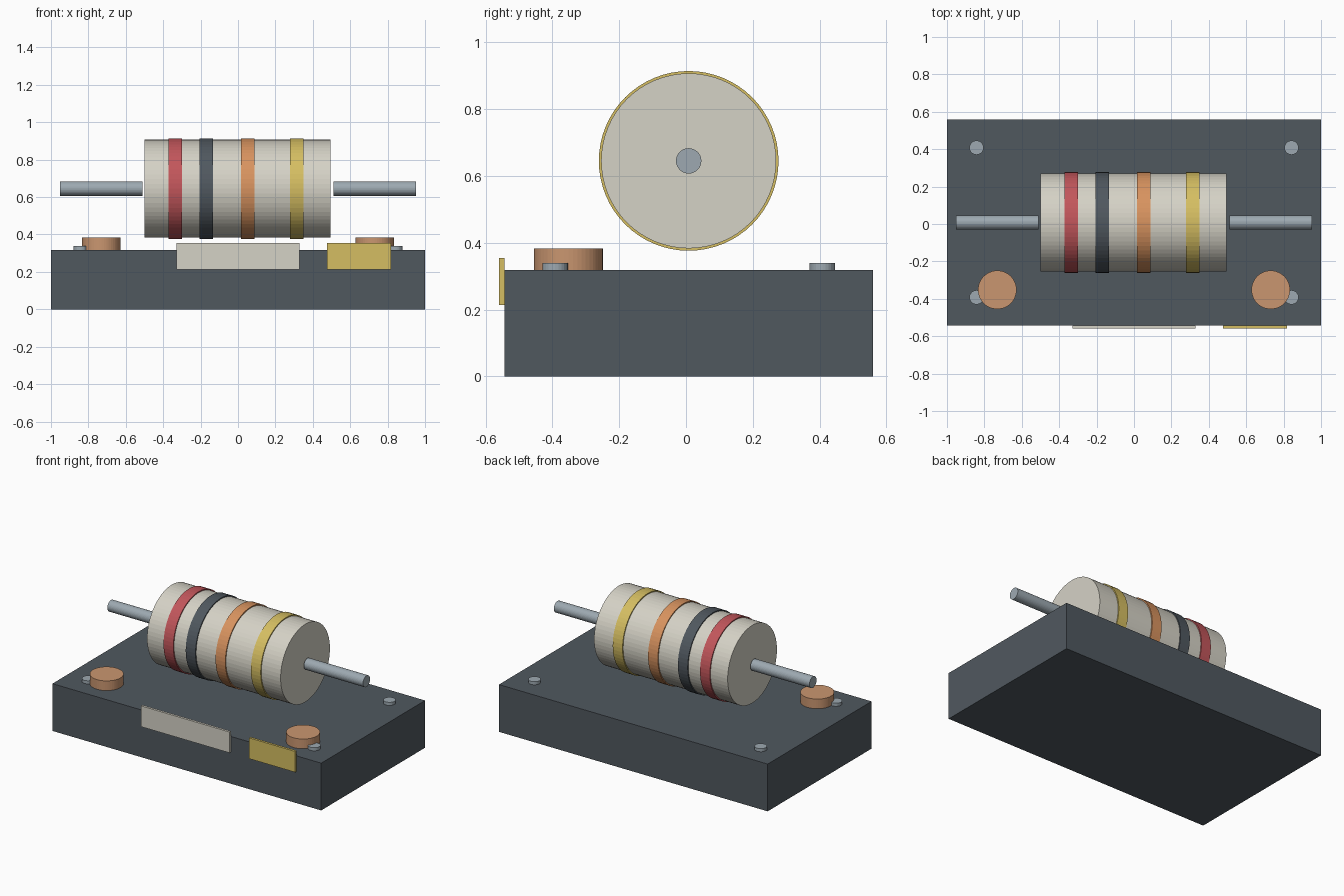
import bpy, bmesh, math
from mathutils import Matrix, Vector

if "Cube" in bpy.data.objects:
    bpy.data.objects.remove(bpy.data.objects["Cube"])

CY = 0.008          # depth centre of base and resistor
AXIS_Z = 0.645      # height of the resistor axis


def material(name, hex_code):
    rgb = [int(hex_code[i:i + 2], 16) / 255 for i in (0, 2, 4)]
    lin = [c / 12.92 if c <= 0.04045 else ((c + 0.055) / 1.055) ** 2.4 for c in rgb]
    m = bpy.data.materials.new(name)
    m.diffuse_color = (*lin, 1)
    m.use_nodes = True
    m.node_tree.nodes["Principled BSDF"].inputs["Base Color"].default_value = m.diffuse_color
    return m


dark = material("slate", "50585F")
cream = material("cream", "D5D2C6")
red = material("red", "C2565B")
orange = material("orange", "D8935F")
gold = material("gold", "D5BE62")
copper = material("copper", "CA9670")
steel = material("steel", "9DA9B1")


def finish(name, bm, mat):
    mesh = bpy.data.meshes.new(name)
    bm.to_mesh(mesh)
    bm.free()
    mesh.materials.append(mat)
    obj = bpy.data.objects.new(name, mesh)
    bpy.context.collection.objects.link(obj)
    return obj


def box(name, lo, hi, mat):
    lo, hi = Vector(lo), Vector(hi)
    bm = bmesh.new()
    bmesh.ops.create_cube(bm, size=1, matrix=Matrix.Translation((lo + hi) / 2)
                          @ Matrix.Diagonal((*(hi - lo), 1)))
    return finish(name, bm, mat)


def cylinder(name, centre, radius, length, mat, axis="Z", sides=64):
    bm = bmesh.new()
    rot = Matrix.Rotation(math.pi / 2, 4, "Y") if axis == "X" else Matrix.Identity(4)
    bmesh.ops.create_cone(bm, cap_ends=True, segments=sides, radius1=radius,
                          radius2=radius, depth=length,
                          matrix=Matrix.Translation(centre) @ rot)
    return finish(name, bm, mat)


# Base block and front plates
box("base", (-1, CY - 0.552, 0), (1, CY + 0.552, 0.318), dark)
box("label_plate", (-0.33, -0.56, 0.214), (0.33, -0.544, 0.354), cream)
box("gold_plate", (0.475, -0.56, 0.214), (0.818, -0.544, 0.354), gold)

# Resistor body with colour bands
cylinder("resistor_body", (-0.002, CY, AXIS_Z), 0.262, 0.994, cream, "X")
for name, x, mat in (("red_band", -0.335, red), ("dark_band", -0.17, dark),
                     ("orange_band", 0.052, orange), ("gold_band", 0.315, gold)):
    cylinder(name, (x, CY, AXIS_Z), 0.269, 0.073, mat, "X")

# Mirrored leads, copper terminals and corner screws
for side, s in (("left", -1), ("right", 1)):
    cylinder(f"{side}_lead", (s * 0.731, CY, AXIS_Z), 0.038, 0.44, steel, "X", 32)
    cylinder(f"{side}_terminal", (s * 0.731, CY - 0.36, 0.348), 0.103, 0.07, copper, sides=48)
    for end, t in (("front", -1), ("back", 1)):
        cylinder(f"{end}_{side}_screw", (s * 0.842, CY + t * 0.4, 0.324),
                 0.038, 0.03, steel, sides=24)
